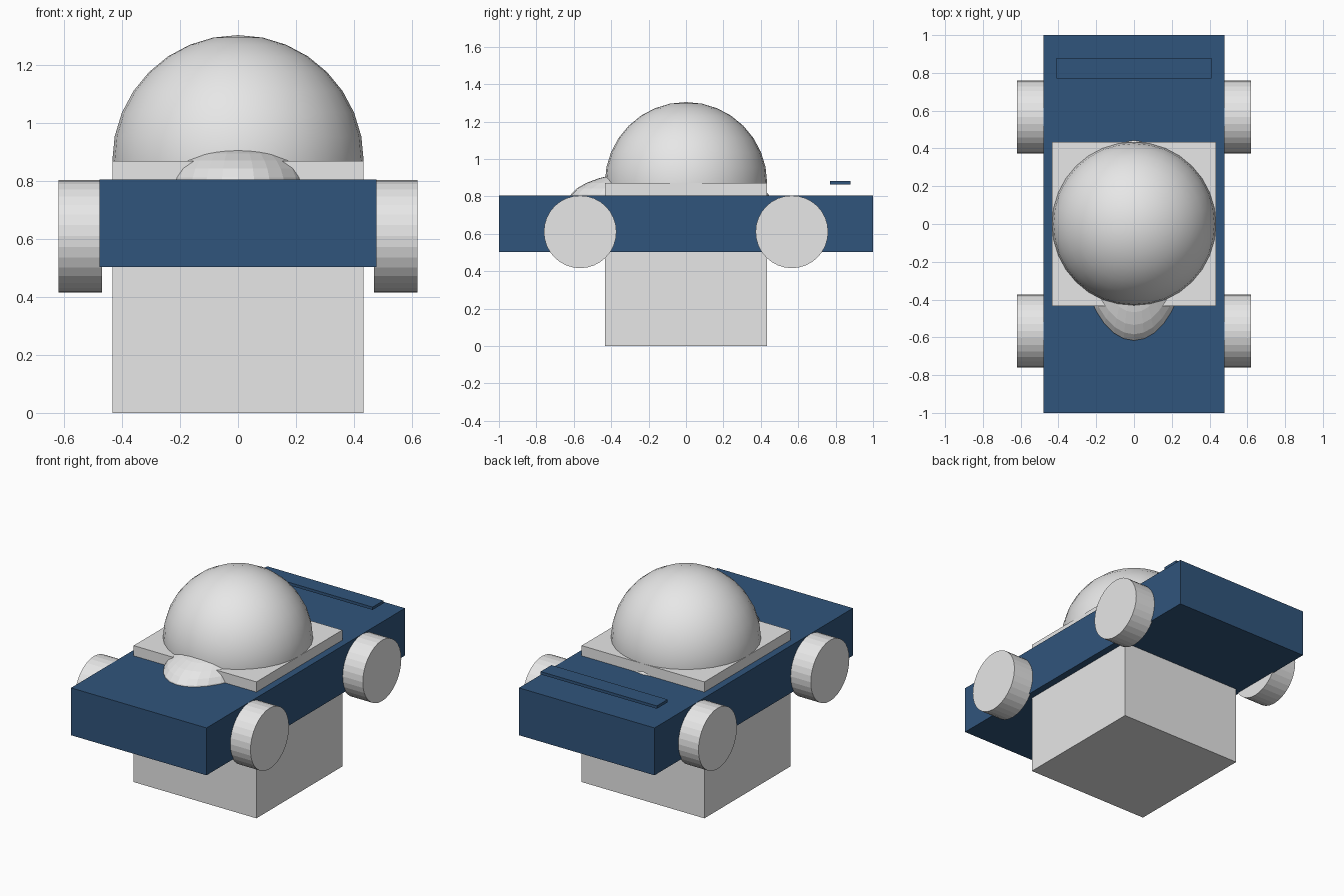
import bpy
import math

default = bpy.data.objects.get("Cube")
if default:
    bpy.data.objects.remove(default, do_unlink=True)


def make_material(name, rgb):
    mat = bpy.data.materials.new(name)
    mat.use_nodes = True
    mat.diffuse_color = (*rgb, 1)
    mat.node_tree.nodes["Principled BSDF"].inputs["Base Color"].default_value = (*rgb, 1)
    return mat


GREY = make_material("light grey", (0.8, 0.8, 0.8))
BLUE = make_material("navy blue", (0.03, 0.09, 0.2))


def finish(name, mat, smooth_angle=None):
    obj = bpy.context.object
    obj.name = name
    obj.data.materials.append(mat)
    bpy.ops.object.transform_apply(location=False, rotation=True, scale=True)
    if smooth_angle:
        bpy.ops.object.shade_smooth_by_angle(angle=math.radians(smooth_angle))
    return obj


def box(name, mat, size, y, z_bottom):
    bpy.ops.mesh.primitive_cube_add(size=1, location=(0, y, z_bottom + size[2] / 2))
    bpy.context.object.scale = size
    return finish(name, mat)


def ellipsoid(name, mat, radii, location, smooth_angle=None):
    bpy.ops.mesh.primitive_uv_sphere_add(segments=32, ring_count=16, radius=1, location=location)
    bpy.context.object.scale = radii
    return finish(name, mat, smooth_angle)


# Pedestal block through the middle of the car
box("central_block", GREY, (0.866, 0.866, 0.87), 0, 0)

# Car body and the floating rear spoiler
box("car_body", BLUE, (0.956, 2, 0.302), 0, 0.503)
box("rear_spoiler", BLUE, (0.82, 0.108, 0.018), 0.825, 0.863)

# Cabin dome and the flattened dome poking out ahead of it
ellipsoid("cabin_dome", GREY, (0.434, 0.434, 0.434), (0, 0, 0.87), 30)
ellipsoid("front_dome", GREY, (0.287, 0.538, 0.164), (0, -0.087, 0.78))

# Wheels
for side, x in (("left", 0.545), ("right", -0.545)):
    for end, y in (("front", -0.566), ("rear", 0.566)):
        bpy.ops.mesh.primitive_cylinder_add(vertices=32, radius=0.194, depth=0.15,
                                            location=(x, y, 0.61),
                                            rotation=(0, math.pi / 2, 0))
        finish(f"{end}_{side}_wheel", GREY)
